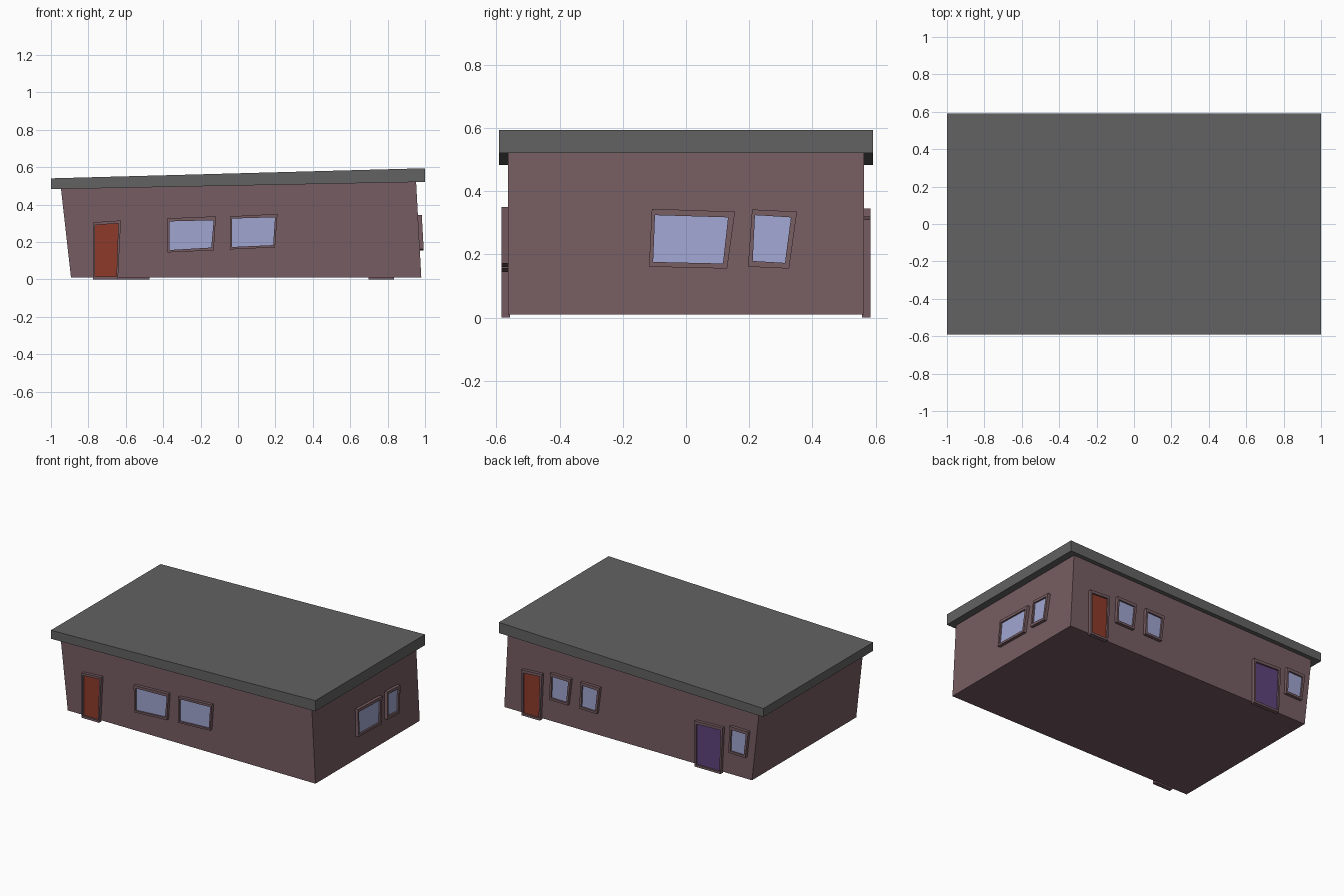
import bpy, bmesh

if "Cube" in bpy.data.objects:
    bpy.data.objects.remove(bpy.data.objects["Cube"])


def material(name, rgb):
    m = bpy.data.materials.new(name)
    m.diffuse_color = (*rgb, 1)
    m.use_nodes = True
    m.node_tree.nodes["Principled BSDF"].inputs["Base Color"].default_value = m.diffuse_color
    return m


WALL = material("dusty_plum_wall", (0.181, 0.107, 0.122))
ROOF = material("grey_roof", (0.122, 0.122, 0.122))
GLASS = material("pale_blue_glass", (0.352, 0.376, 0.631))
RED = material("red_door", (0.27, 0.042, 0.023))
PURPLE = material("purple_door", (0.112, 0.056, 0.205))


def finish(name, bm, mat):
    bmesh.ops.recalc_face_normals(bm, faces=bm.faces[:])
    me = bpy.data.meshes.new(name)
    bm.to_mesh(me)
    bm.free()
    me.materials.append(mat)
    bpy.context.collection.objects.link(bpy.data.objects.new(name, me))


def loft(name, rings, mat, closed=False):
    """Bridge four-point rings; cap the ends, or join last to first if closed."""
    bm = bmesh.new()
    vs = [[bm.verts.new(p) for p in r] for r in rings]
    pairs = list(zip(vs, vs[1:])) + ([(vs[-1], vs[0])] if closed else [])
    for a, b in pairs:
        for i in range(4):
            j = (i + 1) % 4
            bm.faces.new((a[i], a[j], b[j], b[i]))
    if not closed:
        bm.faces.new(vs[0])
        bm.faces.new(vs[-1])
    finish(name, bm, mat)


def extrude_y(name, profile, half, mat):
    loft(name, [[(x, y, z) for x, z in profile] for y in (-half, half)], mat)


# Leaning walls and sloping roof slab
extrude_y("house_walls", [(-.893, .01), (.98, .01), (.952, .525), (-.947, .49)], .563, WALL)
extrude_y("roof", [(-1, .482), (1, .521), (1, .594), (-1, .54)], .592, ROOF)


# Wall coordinates: u along the wall, v up, d outwards
def front(u, v, d):
    return (u, -.563 - d, v)


def back(u, v, d):
    return (u, .563 + d, v)


def right(u, v, d):
    return (.98 - .055 * (v - .01) + d, u, v)


def opening(name, wall, outer, inner, mat):
    """Raised crooked frame around a thin recessed panel."""
    def ring(pts, d):
        return [wall(u, v, d) for u, v in pts]
    loft(name + "_frame", [ring(outer, -.007), ring(outer, .021),
                           ring(inner, .021), ring(inner, -.007)], WALL, True)
    loft(name + "_panel", [ring(inner, .001), ring(inner, .010)], mat)


# Front door and windows (corners: bottom left, bottom right, top right, top left)
opening("front_door", front,
        [(-.775, 0), (-.642, 0), (-.626, .315), (-.775, .305)],
        [(-.765, .015), (-.65, .015), (-.64, .299), (-.765, .29)], RED)
opening("front_window_left", front,
        [(-.376, .144), (-.13, .155), (-.118, .337), (-.38, .326)],
        [(-.365, .157), (-.143, .17), (-.13, .316), (-.366, .31)], GLASS)
opening("front_window_right", front,
        [(-.043, .16), (.198, .171), (.211, .35), (-.043, .337)],
        [(-.032, .173), (.188, .183), (.198, .332), (-.033, .325)], GLASS)

# Right side windows
opening("side_window_wide", right,
        [(-.117, .161), (.13, .155), (.155, .335), (-.108, .344)],
        [(-.104, .176), (.117, .171), (.133, .317), (-.098, .324)], GLASS)
opening("side_window_narrow", right,
        [(.196, .161), (.326, .155), (.351, .335), (.209, .342)],
        [(.211, .179), (.313, .173), (.332, .317), (.218, .324)], GLASS)


# Back doors and windows share crooked shapes, lean growing towards -x
def back_door(name, hi, lo, mat):
    opening(name, back,
            [(hi, 0), (lo, 0), (lo - .016, .32), (hi, .311)],
            [(hi - .012, .015), (lo + .009, .015), (lo, .3), (hi - .012, .292)], mat)


def back_window(name, hi, lo):
    opening(name, back,
            [(hi + .008, .162), (lo, .16), (lo - .022, .343), (hi, .345)],
            [(hi - .006, .177), (lo + .012, .175), (lo - .004, .322), (hi - .012, .325)], GLASS)


back_door("back_door_red", .835, .697, RED)
back_door("back_door_purple", -.4725, -.67, PURPLE)
for i, (hi, lo) in enumerate([(.618, .486), (.39, .267), (-.737, -.857)]):
    back_window(f"back_window_{i + 1}", hi, lo)
